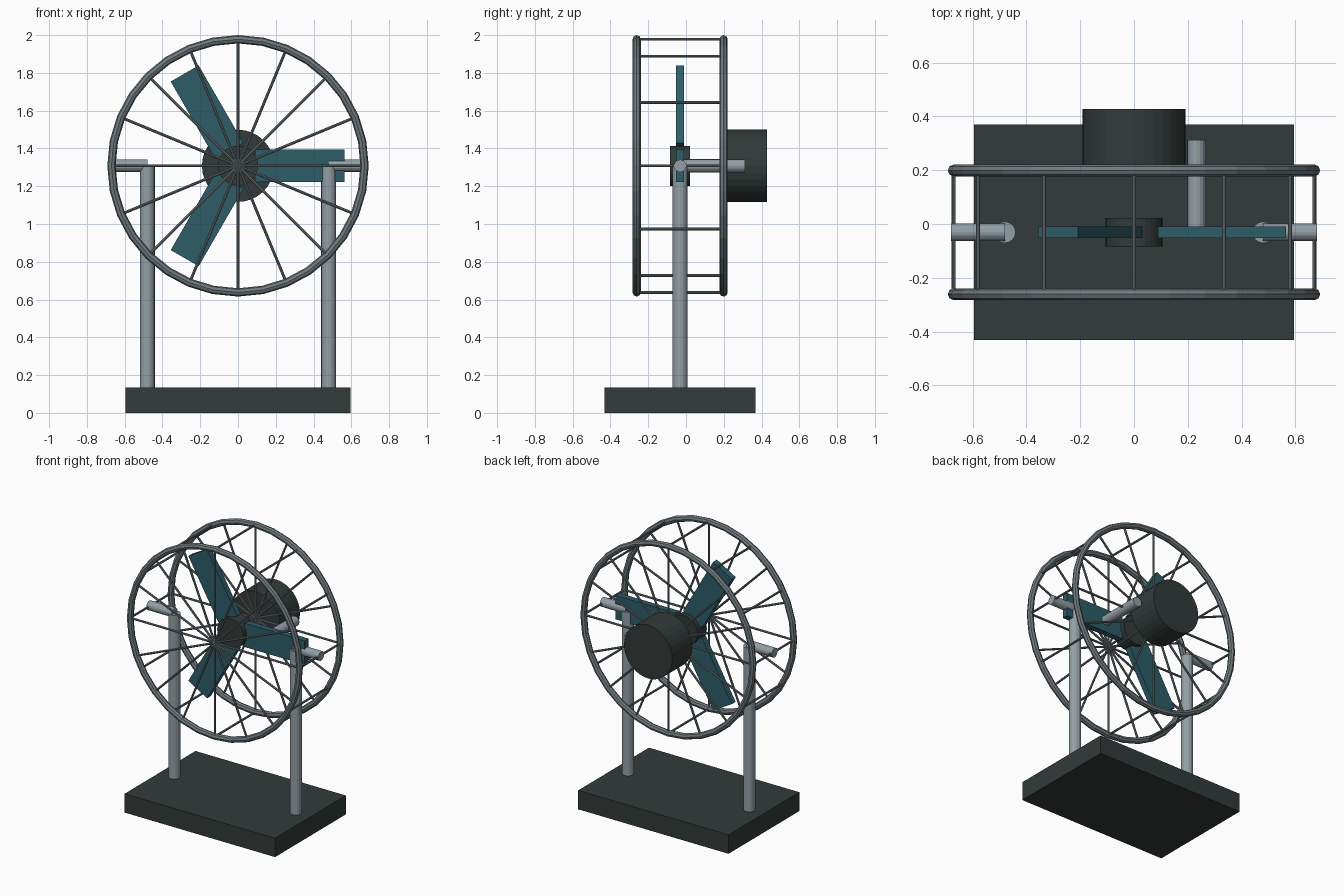
import bpy
import math
from mathutils import Vector

if "Cube" in bpy.data.objects:
    bpy.data.objects.remove(bpy.data.objects["Cube"])

HUB_Z = 1.308      # height of the rotor axis
MID_Y = -0.031     # plane of rotor and posts
FRONT_Y, BACK_Y = -0.261, 0.199
RING_R, TUBE_R = 0.67, 0.022


def material(name, rgb):
    m = bpy.data.materials.new(name)
    m.diffuse_color = (*rgb, 1.0)
    m.use_nodes = True
    m.node_tree.nodes["Principled BSDF"].inputs["Base Color"].default_value = m.diffuse_color
    return m


DARK = material("dark_charcoal", (0.032, 0.043, 0.041))
PALE = material("pale_steel", (0.29, 0.35, 0.375))
STEEL = material("mid_steel", (0.165, 0.20, 0.215))
TEAL = material("teal", (0.027, 0.108, 0.138))


def finish(name, mat):
    ob = bpy.context.object
    ob.name = name
    ob.data.materials.append(mat)
    return ob


def box(name, size, loc, mat, angle=0.0):
    bpy.ops.mesh.primitive_cube_add(size=1, location=loc, rotation=(0, angle, 0))
    ob = finish(name, mat)
    ob.scale = size
    return ob


def rod(name, a, b, radius, mat, sides=16):
    """Cylinder between two points."""
    a, b = Vector(a), Vector(b)
    d = b - a
    bpy.ops.mesh.primitive_cylinder_add(
        vertices=sides, radius=radius, depth=d.length, location=(a + b) / 2,
        rotation=d.to_track_quat('Z', 'Y').to_euler())
    return finish(name, mat)


def on_wheel(radius, angle, y):
    return (radius * math.cos(angle), y, HUB_Z + radius * math.sin(angle))


# Base plate
box("base", (1.19, 0.80, 0.135), (0, MID_Y, 0.0675), DARK)

# Posts with short side arms
for side, label in ((-1, "left"), (1, "right")):
    rod(label + "_post", (side * 0.48, MID_Y, 0.12), (side * 0.48, MID_Y, 1.305), 0.04, PALE)
    rod(label + "_arm", (side * 0.48, MID_Y, HUB_Z), (side * 0.68, MID_Y, HUB_Z), 0.033, PALE)

# Arm reaching back beside the motor
rod("motor_arm", (0.232, MID_Y, HUB_Z), (0.232, 0.313, HUB_Z), 0.035, PALE)

# Motor and rotor hub
rod("motor", (0, 0.20, HUB_Z), (0, 0.428, HUB_Z), 0.191, DARK, 32)
rod("hub", (0, MID_Y - 0.053, HUB_Z), (0, MID_Y + 0.053, HUB_Z), 0.106, DARK, 32)

# Three flat blades
for i in range(3):
    a = i * math.tau / 3
    box(f"blade_{i + 1}", (0.475, 0.043, 0.171), on_wheel(0.327, a, MID_Y), TEAL, -a)

# Guard rings with spokes
for y, label in ((FRONT_Y, "front"), (BACK_Y, "back")):
    bpy.ops.mesh.primitive_torus_add(
        location=(0, y, HUB_Z), rotation=(math.pi / 2, 0, 0),
        major_radius=RING_R, minor_radius=TUBE_R, major_segments=32, minor_segments=8)
    finish(label + "_ring", STEEL)
    for i in range(8):
        a = i * math.pi / 8
        rod(f"{label}_spoke_{i + 1}", on_wheel(RING_R, a, y),
            on_wheel(-RING_R, a, y), 0.0075, STEEL, 8)

# Crossbars joining the rings
for i in range(12):
    a = i * math.tau / 12
    rod(f"crossbar_{i + 1}", on_wheel(RING_R, a, FRONT_Y), on_wheel(RING_R, a, BACK_Y),
        0.0075, STEEL, 8)
